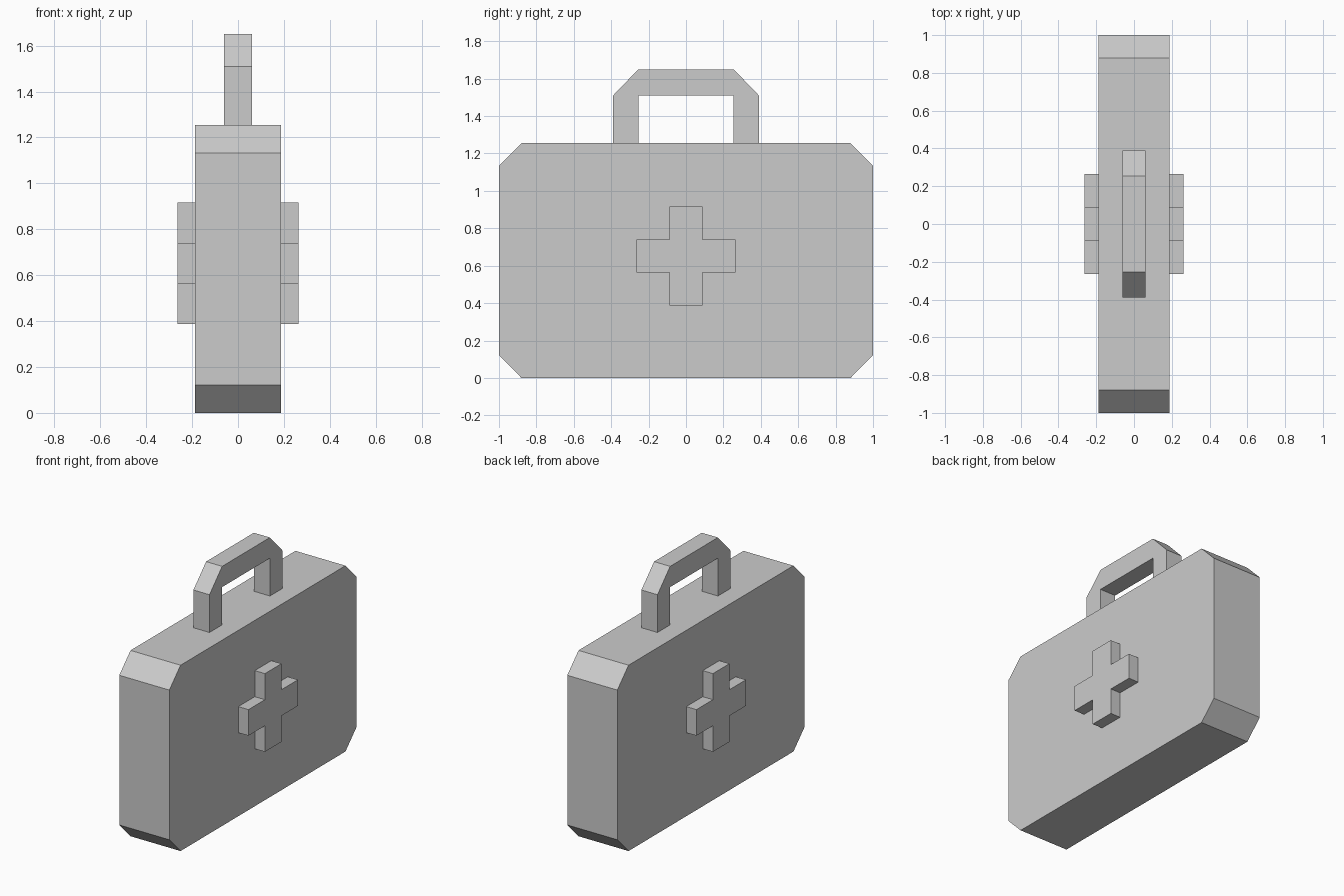
import bpy, bmesh

if "Cube" in bpy.data.objects:
    bpy.data.objects.remove(bpy.data.objects["Cube"])


def extrude_x(name, profile, x0, x1):
    """Extrude a closed (y, z) profile along x into a flat-shaded object."""
    bm = bmesh.new()
    face = bm.faces.new([bm.verts.new((x0, y, z)) for y, z in profile])
    ext = bmesh.ops.extrude_face_region(bm, geom=[face], use_keep_orig=True)
    moved = [g for g in ext["geom"] if isinstance(g, bmesh.types.BMVert)]
    bmesh.ops.translate(bm, verts=moved, vec=(x1 - x0, 0, 0))
    bmesh.ops.recalc_face_normals(bm, faces=bm.faces)
    mesh = bpy.data.meshes.new(name)
    bm.to_mesh(mesh)
    bm.free()
    obj = bpy.data.objects.new(name, mesh)
    bpy.context.collection.objects.link(obj)
    return obj


def mirrored(half):
    """Complete a half profile by reflecting it across y = 0."""
    return half + [(-y, z) for y, z in reversed(half)]


TOP = 1.255

# Case body with chamfered corners
case = mirrored([(0.88, 0), (1, 0.122), (1, TOP - 0.122), (0.88, TOP)])
extrude_x("case_body", case, -0.187, 0.187)

# Carrying handle: an arch with angled outer corners
handle = mirrored([(0.255, 1.51), (0.255, TOP), (0.39, TOP),
                   (0.39, 1.51), (0.255, 1.65)])
extrude_x("handle", handle, -0.06, 0.06)

# Raised cross on both broad sides
a, b, cz = 0.088, 0.264, 0.652
cross = mirrored([(a, cz - b), (a, cz - a), (b, cz - a),
                  (b, cz + a), (a, cz + a), (a, cz + b)])
for side, sign in (("right", 1), ("left", -1)):
    extrude_x(f"cross_{side}", cross, sign * 0.187, sign * 0.263)
